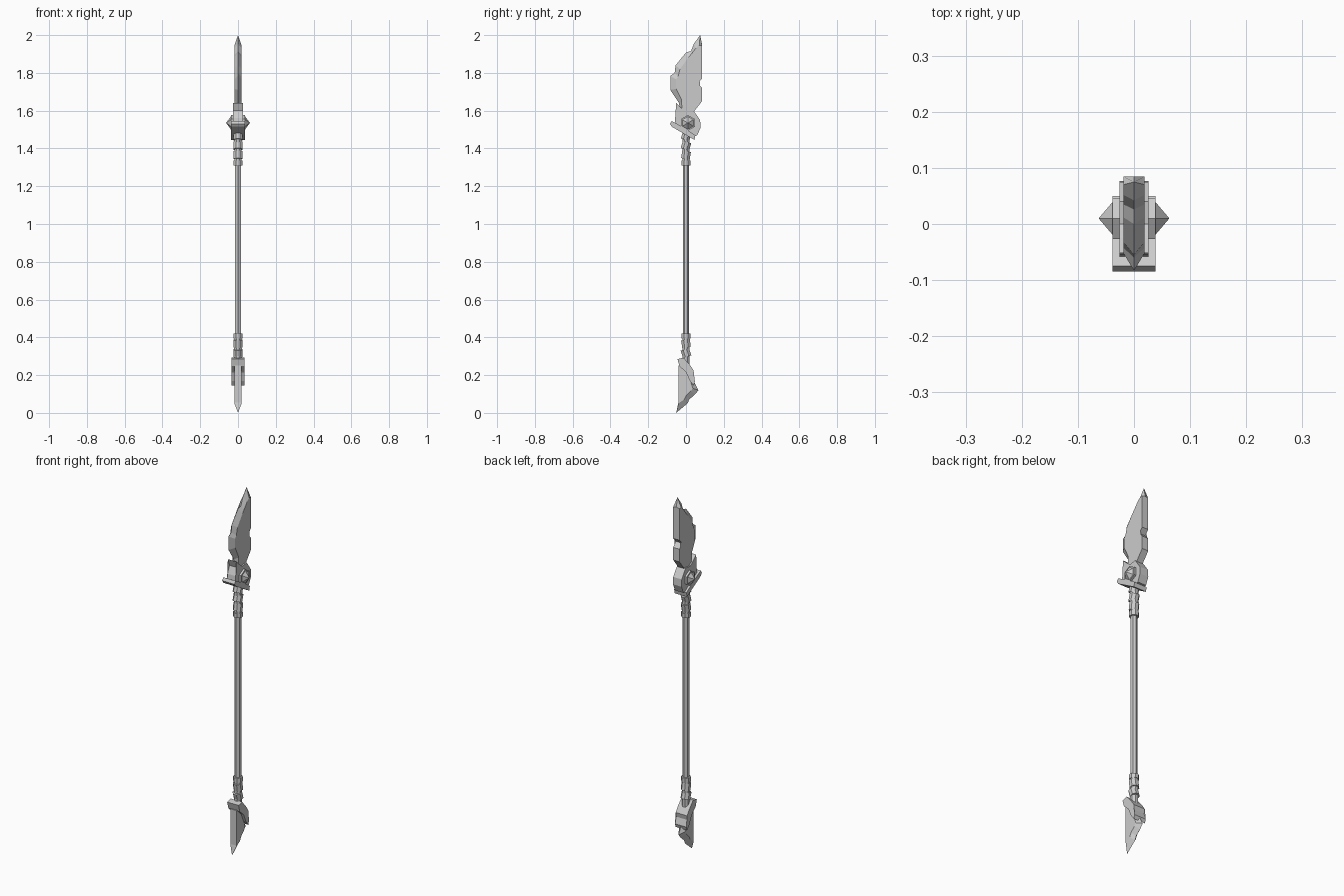
import bpy, bmesh, math
from mathutils import Matrix


def finish(name, bm):
    bmesh.ops.recalc_face_normals(bm, faces=bm.faces)
    me = bpy.data.meshes.new(name)
    bm.to_mesh(me)
    bm.free()
    ob = bpy.data.objects.new(name, me)
    bpy.context.collection.objects.link(ob)
    return ob


def slab(name, body, half, rim=None):
    """Side outline (y, z) at x = +-half; rim gives sharp points on x = 0 by index."""
    rim = rim or {}
    bm = bmesh.new()
    left = [bm.verts.new((-half, y, z)) for y, z in body]
    right = [bm.verts.new((half, y, z)) for y, z in body]
    mid = [bm.verts.new((0, *rim.get(i, p))) for i, p in enumerate(body)]
    n = len(body)
    caps = [bm.faces.new(left), bm.faces.new(right)]
    for i in range(n):
        j = (i + 1) % n
        for side in (left, right):
            bm.faces.new((side[i], side[j], mid[j], mid[i]))
    bmesh.ops.triangulate(bm, faces=caps)
    return finish(name, bm)


def prism(name, z0, z1, r0, r1, sides, turn=0.0, tilt=0.0):
    bm = bmesh.new()
    mat = (Matrix.Translation((0, 0, (z0 + z1) / 2)) @ Matrix.Rotation(tilt, 4, 'X')
           @ Matrix.Rotation(turn, 4, 'Z'))
    bmesh.ops.create_cone(bm, cap_ends=True, segments=sides, radius1=r0,
                          radius2=r1, depth=z1 - z0, matrix=mat)
    return finish(name, bm)


# Shaft
prism("shaft", 0.25, 1.5, 0.017, 0.017, 6)

# Wrapped grips at both ends: core plus tilted bands
OCT = math.pi / 8
for label, lo, hi, bands in (
        ("upper", 1.32, 1.50, ((1.31, 1.335, 0), (1.345, 1.385, -.15), (1.395, 1.435, -.3), (1.445, 1.48, -.3))),
        ("lower", 0.25, 0.41, ((0.395, 0.42, 0), (0.347, 0.387, .15), (0.297, 0.337, .3)))):
    prism(label + "_grip_core", lo, hi, 0.021, 0.021, 8, OCT)
    for k, (a, b, t) in enumerate(bands):
        prism(f"{label}_grip_band_{k}", a, b, 0.025, 0.025, 8, OCT, t)

# Main blade: thick spine towards +y, bevelled cutting edge towards -y
slab("main_blade",
     [(0.03, 1.58), (0.085, 1.65), (0.085, 1.72), (0.062, 1.745), (0.085, 1.77),
      (0.085, 1.945), (0.07, 1.945), (0.052, 1.93), (0.035, 1.895), (0.012, 1.88),
      (-0.032, 1.82), (-0.042, 1.78), (-0.052, 1.765), (-0.052, 1.715),
      (-0.02, 1.65), (-0.02, 1.58)], 0.019,
     {5: (0.085, 1.95), 6: (0.075, 2.0), 7: (0.042, 1.955), 8: (0.026, 1.915), 9: (0.0, 1.908),
      10: (-0.055, 1.84), 11: (-0.06, 1.80), 12: (-0.083, 1.785), 13: (-0.083, 1.71),
      14: (-0.037, 1.64), 15: (-0.03, 1.58)})

# Blade socket
slab("blade_socket",
     [(0.02, 1.465), (0.06, 1.47), (0.077, 1.51), (0.075, 1.55), (0.04, 1.60),
      (0.0, 1.595), (-0.025, 1.615), (-0.052, 1.64), (-0.037, 1.60), (-0.055, 1.56),
      (-0.06, 1.52)], 0.026)

# Slanted hand guard
slab("upper_guard",
     [(-0.085, 1.53), (-0.075, 1.515), (0.045, 1.445), (0.05, 1.47),
      (-0.02, 1.515), (-0.075, 1.545)], 0.038)

# Hexagonal pointed studs with their bosses, on both sides
for side, s in (("left", -1), ("right", 1)):
    bm = bmesh.new()
    for r0, r1, x0, x1 in ((0.042, 0.042, 0.015, 0.038), (0.034, 0.0, 0.038, 0.063)):
        mat = (Matrix.Translation((s * (x0 + x1) / 2, 0.01, 1.535))
               @ Matrix.Rotation(s * math.pi / 2, 4, 'Y') @ Matrix.Rotation(math.pi / 6, 4, 'Z'))
        bmesh.ops.create_cone(bm, cap_ends=True, segments=6, radius1=r0,
                              radius2=r1, depth=x1 - x0, matrix=mat)
    finish(side + "_stud", bm)

# Butt guard
slab("lower_guard",
     [(-0.045, 0.285), (-0.013, 0.292), (0.02, 0.255), (0.04, 0.225), (0.035, 0.20),
      (0.047, 0.165), (0.04, 0.145), (0.02, 0.17), (0.0, 0.215), (-0.035, 0.248)], 0.035)

# Butt blade: flat back towards -y, cutting edge towards +y
slab("butt_blade",
     [(-0.04, 0.25), (-0.04, 0.055), (-0.04, 0.05), (-0.01, 0.07), (0.0, 0.09),
      (0.025, 0.115), (0.036, 0.13), (0.02, 0.18), (0.0, 0.25)], 0.019,
     {2: (-0.052, 0.0), 3: (0.008, 0.05), 4: (0.018, 0.072), 5: (0.048, 0.098),
      6: (0.066, 0.12), 7: (0.04, 0.17)})
